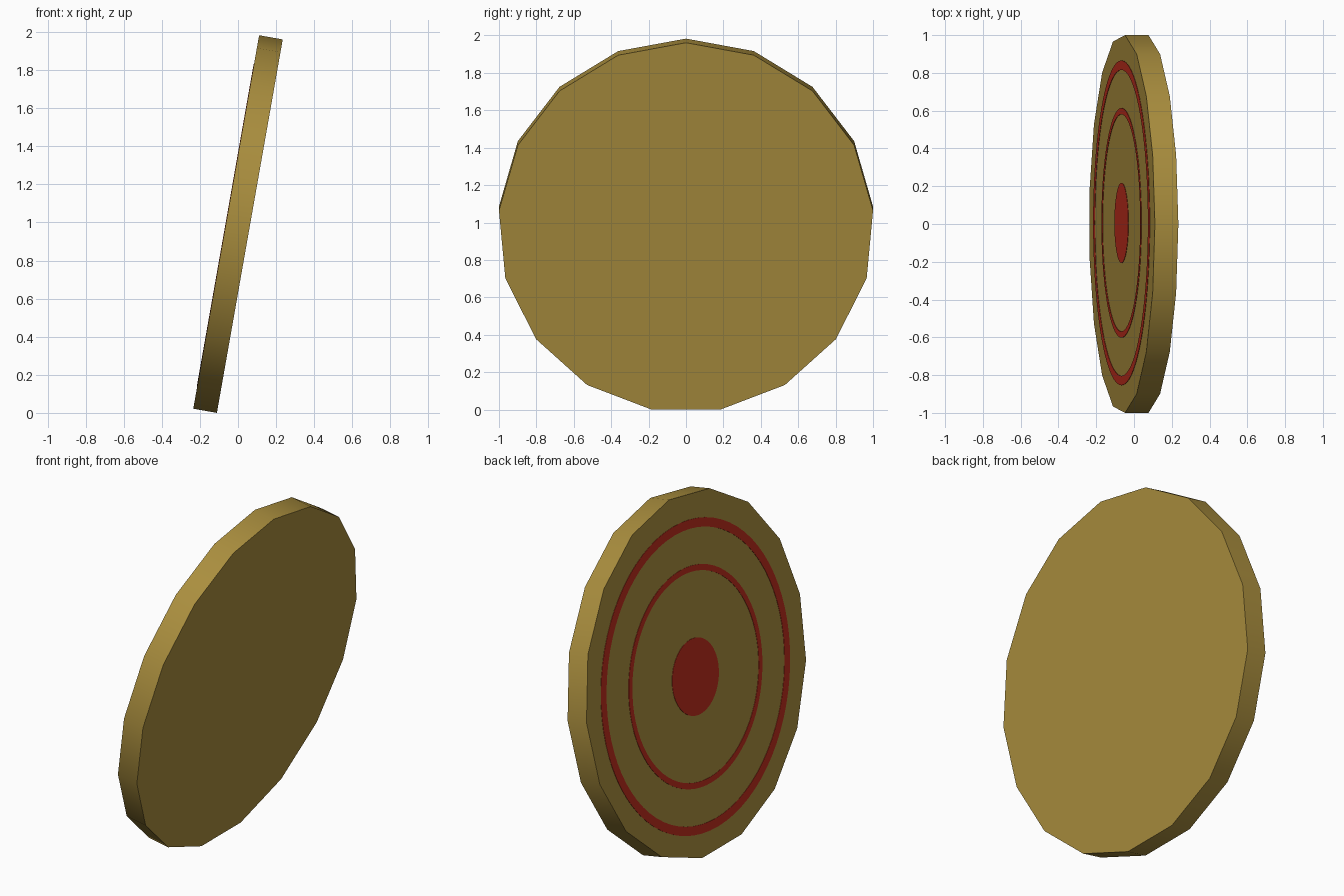
import bpy, bmesh, math
from mathutils import Matrix

if "Cube" in bpy.data.objects:
    bpy.data.objects.remove(bpy.data.objects["Cube"])

SIDES, R, T = 17, 1.0043, 0.126
TILT = math.radians(10)


def material(name, rgb):
    m = bpy.data.materials.new(name)
    m.diffuse_color = (*rgb, 1)
    m.use_nodes = True
    m.node_tree.nodes["Principled BSDF"].inputs["Base Color"].default_value = m.diffuse_color
    return m


gold = material("straw gold", (0.40, 0.27, 0.048))
red = material("target red", (0.53, 0.028, 0.012))

# Tilt the whole target about y and rest its lower edge on the ground
half = math.pi / SIDES
lift = R * math.cos(half) * math.cos(TILT) + T / 2 * math.sin(TILT)
shift = -R * (1 - math.cos(half)) * math.sin(TILT) / 2
PLACE = Matrix.Translation((shift, 0, lift)) @ Matrix.Rotation(TILT, 4, 'Y')


def disc(name, sides, r_out, r_in, x0, x1, mat, y=0, z=0):
    """Solid disc or ring facing -x, spanning x0..x1, first vertex at the top."""
    bm = bmesh.new()

    def loop(r, x):
        return [bm.verts.new((x, y + r * math.sin(2 * math.pi * i / sides),
                              z + r * math.cos(2 * math.pi * i / sides)))
                for i in range(sides)]

    a, b = loop(r_out, x0), loop(r_out, x1)
    if r_in:
        loops = [a, b, loop(r_in, x1), loop(r_in, x0), a]
    else:
        loops = [a, b]
        bm.faces.new(a)
        bm.faces.new(b)
    for p, q in zip(loops, loops[1:]):
        for i in range(sides):
            j = (i + 1) % sides
            bm.faces.new((p[i], p[j], q[j], q[i]))
    bmesh.ops.recalc_face_normals(bm, faces=bm.faces)
    bm.transform(PLACE)
    me = bpy.data.meshes.new(name)
    bm.to_mesh(me)
    bm.free()
    me.materials.append(mat)
    ob = bpy.data.objects.new(name, me)
    bpy.context.collection.objects.link(ob)
    bpy.ops.object.select_all(action='DESELECT')
    ob.select_set(True)
    bpy.context.view_layer.objects.active = ob
    bpy.ops.object.shade_smooth_by_angle(angle=math.radians(30))
    return ob


# Board
disc("target_board", SIDES, R, 0, -T / 2, T / 2, gold)

# Painted bullseye and rings as thin plates on the upper left face
for name, r_out, r_in in (("bullseye", 0.212, 0),
                          ("inner_ring", 0.608, 0.575),
                          ("outer_ring", 0.86, 0.81)):
    disc(name, 72, r_out, r_in, -T / 2 - 0.002, -T / 2 + 0.001, red, 0.006, -0.01)
